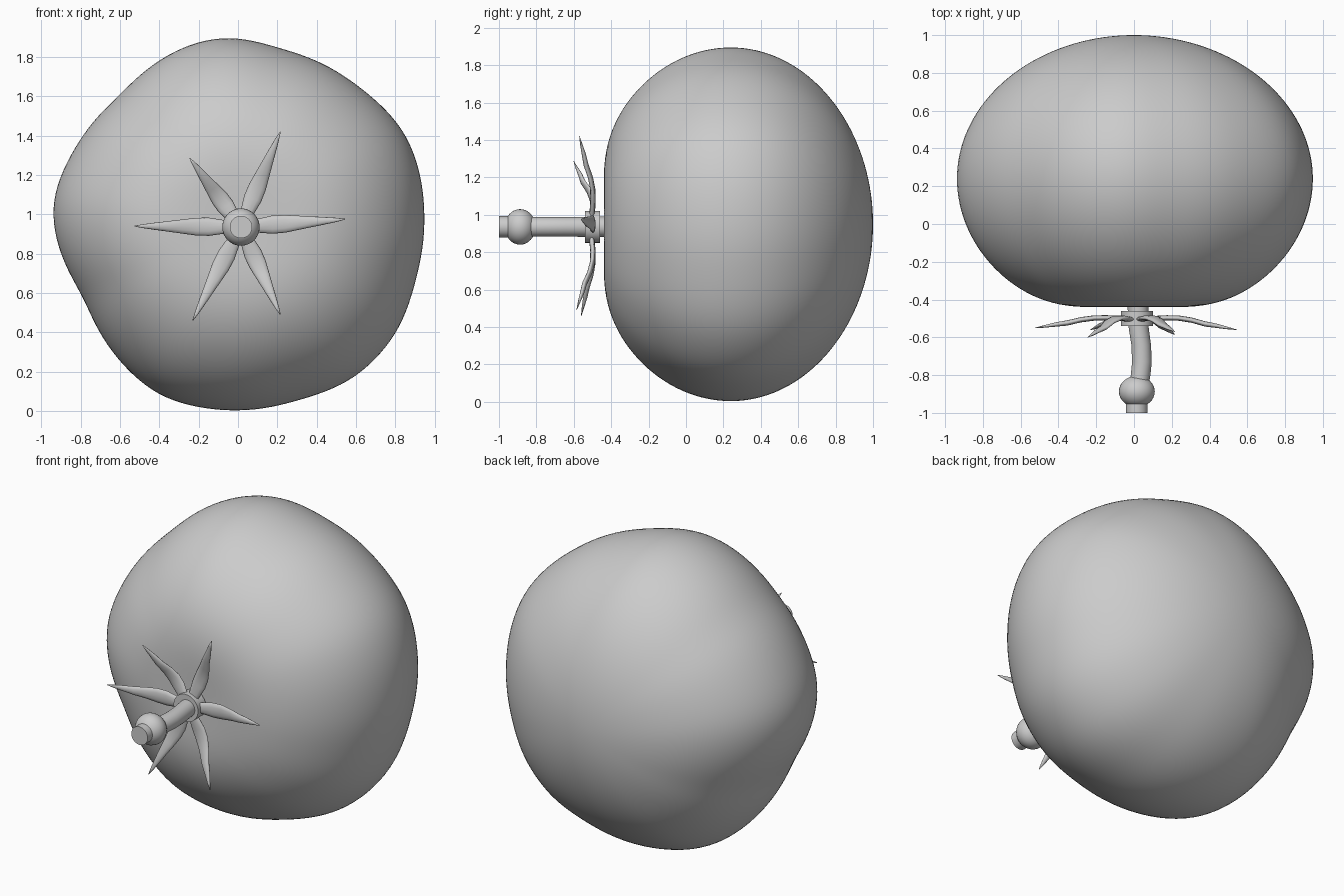
import bpy, bmesh, math
from mathutils import Vector

if "Cube" in bpy.data.objects:
    bpy.data.objects.remove(bpy.data.objects["Cube"])

grey = bpy.data.materials.new("plain grey")
grey.diffuse_color = (0.6, 0.6, 0.6, 1)
grey.use_nodes = True
grey.node_tree.nodes["Principled BSDF"].inputs["Base Color"].default_value = grey.diffuse_color


def loft(name, rings, angle=180):
    """Skin closed rings of points into a capped, smooth-shaded object."""
    bm = bmesh.new()
    loops = [[bm.verts.new(p) for p in ring] for ring in rings]
    n = len(loops[0])
    for a, b in zip(loops, loops[1:]):
        for i in range(n):
            j = (i + 1) % n
            bm.faces.new((a[i], a[j], b[j], b[i]))
    bm.faces.new(loops[0])
    bm.faces.new(loops[-1])
    bmesh.ops.recalc_face_normals(bm, faces=bm.faces)
    mesh = bpy.data.meshes.new(name)
    bm.to_mesh(mesh)
    bm.free()
    mesh.materials.append(grey)
    ob = bpy.data.objects.new(name, mesh)
    bpy.context.collection.objects.link(ob)
    bpy.ops.object.select_all(action='DESELECT')
    ob.select_set(True)
    bpy.context.view_layer.objects.active = ob
    bpy.ops.object.shade_smooth_by_angle(angle=math.radians(angle))
    return ob


def circle(x, y, z, r, n=32):
    return [(x + r * math.cos(math.tau * i / n), y, z + r * math.sin(math.tau * i / n))
            for i in range(n)]


# Fruit outline seen from the front: (angle in degrees, radius) about z = 0.95
OUTLINE = [(4, .947), (13.6, .957), (28.4, .966), (48, .928), (76.7, .914), (93, .951),
           (103.4, .946), (113.5, .927), (132.7, .885), (155.4, .913), (172.7, .948),
           (183, .931), (205.4, .863), (227.2, .913), (245.3, .957), (262.7, .948),
           (289.2, .942), (307, .978), (325, .976), (342.7, .943), (364, .947)]


def raw_radius(deg):
    deg = (deg - 4) % 360 + 4
    for (a, r), (b, s) in zip(OUTLINE, OUTLINE[1:]):
        if a <= deg <= b:
            return r + (s - r) * (deg - a) / (b - a)
    return .947


# Smooth the outline with a narrow bell-shaped average
N = 144
bell = [(d, math.exp(-(d / 7) ** 2)) for d in range(-14, 15)]
total = sum(w for _, w in bell)
radius = [sum(w * raw_radius(360 * i / N + d) for d, w in bell) / total for i in range(N)]
mean = sum(radius) / N

# Fruit: lobed ellipsoid lying along y, dimpled at the stem end
rings = []
STEPS = 72
for k in range(STEPS + 1):
    t = math.pi * min(max(k / STEPS, .004), .996)
    s, c = math.sin(t), -math.cos(t)
    y = .24 + c * (.76 if c > 0 else .775)
    if c < 0:
        y += .10 * math.exp(-(s * .94 / .40) ** 2)
    ring = []
    for i in range(N):
        a = math.tau * i / N
        r = s * (mean + (radius[i] - mean) * s)
        ring.append((r * math.cos(a), y, .95 + r * math.sin(a)))
    rings.append(ring)
loft("fruit", rings)

# Stem, gently bent, with a knob near its end
CX, CZ = .015, .935
stem = [(.02, -.42, .055), (.025, -.55, .053), (.038, -.64, .052), (.042, -.73, .052),
        (.035, -.80, .052), (.02, -.87, .054), (CX, -.93, .057), (CX, -1.0, .057)]
loft("stem", [circle(x, y, CZ, r) for x, y, r in stem], 40)
knob = []
for k in range(17):
    t = math.pi * min(max(k / 16, .01), .99)
    knob.append(circle(CX, -.887 + .083 * math.cos(t), CZ, .095 * math.sin(t)))
loft("stem_knob", knob)

# Collar where the leaves meet the stem
loft("collar", [circle(CX, y, CZ, .085) for y in (-.46, -.54)], 40)

# Pointed leaves around the stem: tip positions
TIPS = [(.215, -.57, 1.42), (-.245, -.60, 1.285), (-.525, -.55, .94),
        (-.23, -.56, .46), (.215, -.585, .49), (.545, -.56, .975)]
# fraction along the leaf, half width, share of lift towards the tip
SECTIONS = [(.0, .022, .12), (.15, .034, .10), (.3, .046, .03), (.42, .045, .05),
            (.55, .036, .22), (.68, .027, .52), (.8, .019, .68), (.92, .010, .88),
            (1.0, .002, 1.0)]
for n, (tx, ty, tz) in enumerate(TIPS, 1):
    along = Vector((tx - CX, 0, tz - CZ))
    side = Vector((-along.z, 0, along.x)).normalized()
    rings = []
    for f, w, lift in SECTIONS:
        mid = Vector((CX, -.495 + (ty + .495) * lift, CZ)) + along * f
        thick = min(.014, w * .6)
        rings.append([mid + side * (w * math.cos(math.tau * i / 12))
                      + Vector((0, thick * math.sin(math.tau * i / 12), 0)) for i in range(12)])
    loft(f"leaf_{n}", rings)
